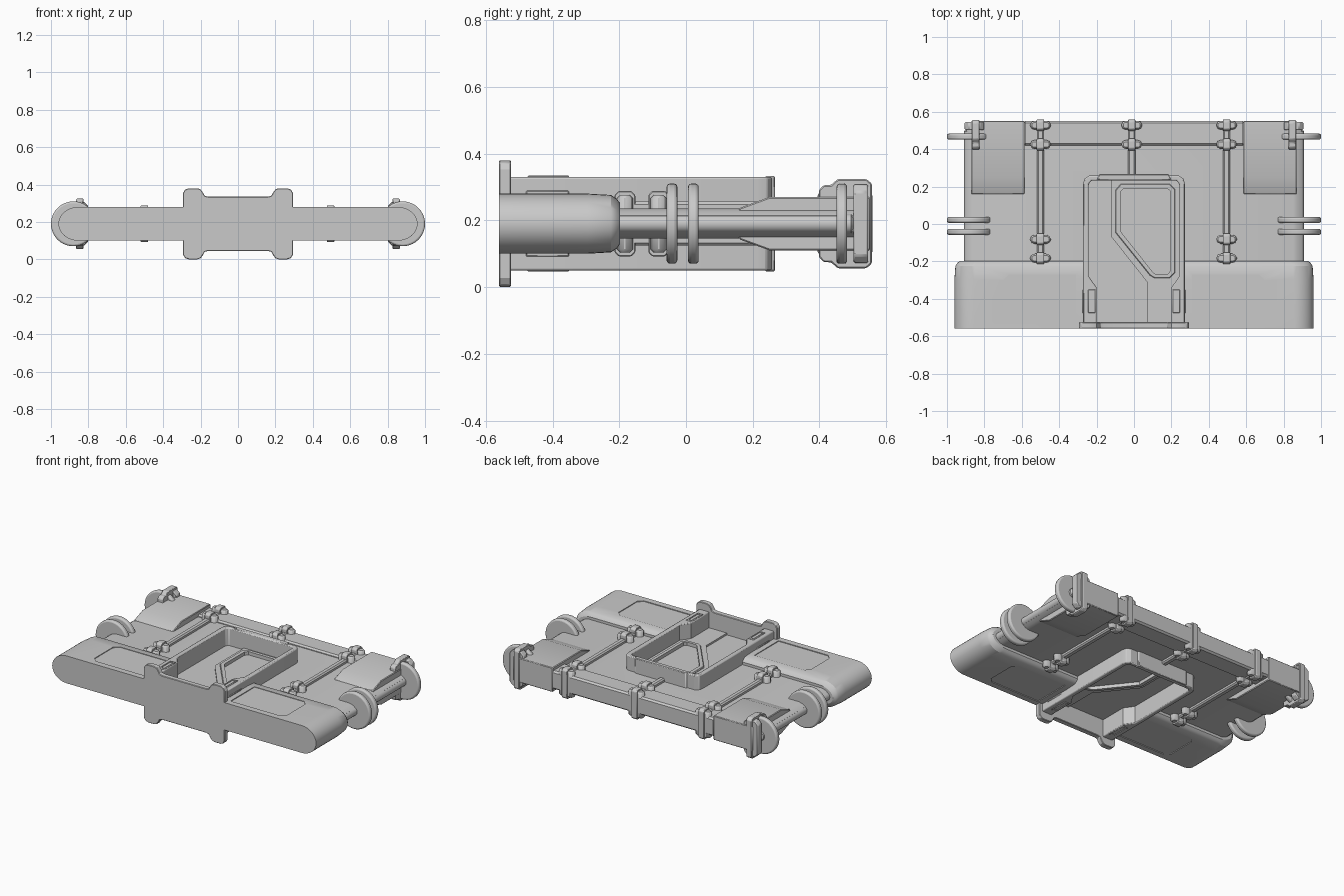
import bpy, bmesh, math

if "Cube" in bpy.data.objects:
    bpy.data.objects.remove(bpy.data.objects["Cube"])

ZC = 0.19  # mid height: the model is mirrored above and below it

grey = bpy.data.materials.new("plain_grey")
grey.diffuse_color = (0.59, 0.59, 0.59, 1)
grey.use_nodes = True
grey.node_tree.nodes["Principled BSDF"].inputs["Base Color"].default_value = grey.diffuse_color


def finish(bm, name, bevel=0.0, segs=1):
    bmesh.ops.recalc_face_normals(bm, faces=bm.faces)
    me = bpy.data.meshes.new(name)
    bm.to_mesh(me)
    bm.free()
    me.materials.append(grey)
    ob = bpy.data.objects.new(name, me)
    bpy.context.collection.objects.link(ob)
    if bevel:
        m = ob.modifiers.new("bevel", 'BEVEL')
        m.width, m.segments = bevel, segs
        m.limit_method, m.angle_limit = 'ANGLE', math.radians(35)
    return ob


def loft(name, rings, bevel=0.0, segs=1):
    """Skin a list of equal-length closed rings and cap both ends."""
    bm = bmesh.new()
    vs = [[bm.verts.new(p) for p in r] for r in rings]
    n = len(vs[0])
    for a, b in zip(vs, vs[1:]):
        for i in range(n):
            bm.faces.new((a[i], a[(i + 1) % n], b[(i + 1) % n], b[i]))
    bm.faces.new(vs[0])
    bm.faces.new(vs[-1])
    return finish(bm, name, bevel, segs)


def prism(name, pts, axis, a, b, bevel=0.0, segs=1):
    """Extrude a 2D outline along an axis; z values are relative to ZC."""
    put = {'x': lambda p, t: (t, p[0], ZC + p[1]),
           'y': lambda p, t: (p[0], t, ZC + p[1]),
           'z': lambda p, t: (p[0], p[1], ZC + t)}[axis]
    return loft(name, [[put(p, t) for p in pts] for t in (a, b)], bevel, segs)


def rect(x0, x1, y0, y1):
    return [(x0, y0), (x1, y0), (x1, y1), (x0, y1)]


def box(name, x0, x1, y0, y1, h, bevel=0.0):
    return prism(name, rect(x0, x1, y0, y1), 'z', -h, h, bevel)


def both(upper):
    """Close an upper outline with its mirror image below."""
    return upper + [(u, -v) for u, v in reversed(upper)]


def flip(pts):
    """Mirror an outline left to right, in reversed order."""
    return [(-u, v) for u, v in reversed(pts)]


def octagon(c, w, h, k):
    return both([(c - w, h - k), (c - w + k, h), (c + w - k, h), (c + w, h - k)])


def round_bar(name, x, y0, y1, r, n=24, bevel=0.0):
    pts = [(x + r * math.cos(2 * math.pi * i / n), r * math.sin(2 * math.pi * i / n))
           for i in range(n)]
    return prism(name, pts, 'y', y0, y1, bevel, 3)


def cut(ob, cutter):
    cutter.hide_render = True
    cutter.hide_set(True)
    m = ob.modifiers.new("cut", 'BOOLEAN')
    m.operation, m.object, m.solver = 'DIFFERENCE', cutter, 'EXACT'


# Deck with softened side edges and a sunken middle, and rear beam
side = [(0.85, 0.045), (0.875, 0.038), (0.895, 0.024)]
deck = prism("deck", both(flip(side) + side), 'y', -0.54, 0.545)
for s in (-1, 1):
    cut(deck, prism("pocket_cutter", rect(-0.255, 0.255, -0.53, 0.245), 'z',
                    s * 0.024, s * 0.1))
prism("rear_beam", both([(0.42, 0.05), (0.43, 0.06), (0.54, 0.06), (0.552, 0.05)]),
      'x', -0.584, 0.584)

# Front plate with four rounded horns
half = [(0.16, 0.145), (0.178, 0.15), (0.188, 0.168), (0.20, 0.184), (0.217, 0.19),
        (0.263, 0.19), (0.283, 0.183), (0.295, 0.163), (0.295, 0.11)]
prism("front_plate", both(flip(half) + half), 'y', -0.56, -0.525, 0.003)

# Central U-shaped frame with thickened front arms
arm = [(0.272, -0.53), (0.272, 0.215), (0.265, 0.243), (0.24, 0.258)]
inner = [(0.228, 0.232), (0.242, 0.215), (0.242, -0.28), (0.2, -0.34), (0.2, -0.53)]
prism("centre_frame", arm + flip(arm) + flip(inner) + inner, 'z', -0.14, 0.14, 0.006, 2)
prism("frame_back_flange", [(-0.2, 0.236), (0.2, 0.236), (0.185, 0.267), (-0.185, 0.267)],
      'z', -0.143, 0.143, 0.004)

# Inner floor panel with an angled window and raised rim
panel = prism("floor_panel", [(-0.12, 0.24), (-0.12, -0.07), (0.07, -0.31), (0.07, -0.53),
                              (0.25, -0.53), (0.25, 0.24)], 'z', -0.036, 0.036)
win_out = [(-0.1, 0.18), (-0.07, 0.215), (0.19, 0.215), (0.22, 0.185), (0.22, -0.26),
           (0.19, -0.29), (0.11, -0.29), (0.085, -0.275), (-0.1, -0.045)]
win_in = [(-0.073, 0.17), (-0.055, 0.19), (0.178, 0.19), (0.195, 0.175), (0.195, -0.25),
          (0.18, -0.268), (0.115, -0.268), (0.103, -0.26), (-0.073, -0.038)]
cut(panel, prism("window_cutter", win_in, 'z', -0.2, 0.2))
for s in (-1, 1):
    rim = prism("window_rim", win_out, 'z', s * 0.028, s * 0.046, 0.004)
    cut(rim, prism("rim_cutter", win_in, 'z', -0.2, 0.2))

for s in (-1, 1):
    X = lambda v: s * v

    # Pads on the frame arms
    pad = box("arm_pad", X(0.205), X(0.246), -0.475, -0.35, 0.144, 0.003)
    cut(pad, box("pad_cutter", X(0.215), X(0.236), -0.46, -0.365, 0.2))
    box("arm_side_pad", X(0.255), X(0.275), -0.48, -0.35, 0.1, 0.004)

    # Front bumper half: rounded outer end, tapered rear edge
    rings = []
    for y, w, h in ((-0.56, 0.96, 0.09), (-0.295, 0.96, 0.09), (-0.225, 0.955, 0.086),
                    (-0.208, 0.945, 0.075), (-0.198, 0.93, 0.062)):
        arc = [(w - 0.105 + 0.105 * math.cos(t), h * math.sin(t))
               for t in (math.pi / 2 - math.pi * i / 16 for i in range(17))]
        rings.append([(X(x), y, ZC + z) for x, z in [(0.255, -h), (0.255, h)] + arc])
    bumper = loft("front_bumper", rings)
    for zs in (-1, 1):
        c = prism("recess_cutter", [(X(x), y) for x, y in
                  ((0.31, -0.52), (0.67, -0.52), (0.7, -0.49), (0.7, -0.3),
                   (0.67, -0.27), (0.31, -0.27))], 'z', zs * 0.085, zs * 0.12)
        cut(bumper, c)

    # Rear corner block with sloped nose
    prism("corner_block", both([(0.158, 0.03), (0.16, 0.047), (0.25, 0.08), (0.552, 0.08)]),
          'x', X(0.585), X(0.87), 0.004)

    # Side axle with a pointed end, and wheels
    round_bar("side_axle", X(0.88), -0.21, 0.48, 0.028)
    loft("axle_tip", [[(X(0.88) + r * math.cos(i * math.pi / 12), y,
                        ZC + r * math.sin(i * math.pi / 12)) for i in range(24)]
                      for y, r in ((0.47, 0.03), (0.495, 0.03), (0.515, 0.005))])
    for y in (-0.042, 0.022, 0.467):
        round_bar("wheel", X(0.88), y - 0.016, y + 0.016, 0.12, 40, 0.01)

    # Tall clamp at the rear corner
    prism("corner_clamp", octagon(X(0.853), 0.052, 0.118, 0.022), 'y', 0.502, 0.546, 0.005)
    prism("corner_strap", both([(0.398, 0.1), (0.412, 0.115), (0.435, 0.116), (0.455, 0.134),
                                (0.54, 0.134), (0.557, 0.12)]),
          'x', X(0.826), X(0.866), 0.004)

# Tie rods over the deck, top and bottom
for x, y0 in ((-0.5, -0.2), (-0.012, 0.25), (0.495, -0.2)):
    prism("tie_rod", octagon(x, 0.019, 0.066, 0.008), 'y', y0, 0.556)

# Clamps gripping the tie rods, tapered towards both ends
spots = [(x, y) for x in (-0.5, -0.012, 0.495) for y in (0.425, 0.528)]
spots += [(x, y) for x in (-0.5, 0.495) for y in (-0.082, -0.183)]
for x, y in spots:
    prism("rod_clamp", [(x - 0.055, y - 0.012), (x - 0.04, y - 0.024), (x + 0.04, y - 0.024),
                        (x + 0.055, y - 0.012), (x + 0.055, y + 0.012), (x + 0.04, y + 0.024),
                        (x - 0.04, y + 0.024), (x - 0.055, y + 0.012)],
          'z', -0.086, 0.086, 0.01)
    prism("clamp_strap", octagon(y, 0.031, 0.098, 0.012), 'x', x - 0.02, x + 0.02, 0.003)

# Smooth curved faces, keep hard edges
bpy.ops.object.select_all(action='DESELECT')
for ob in bpy.context.scene.objects:
    if not ob.hide_render:
        ob.select_set(True)
        bpy.context.view_layer.objects.active = ob
bpy.ops.object.shade_smooth_by_angle(angle=math.radians(30))
